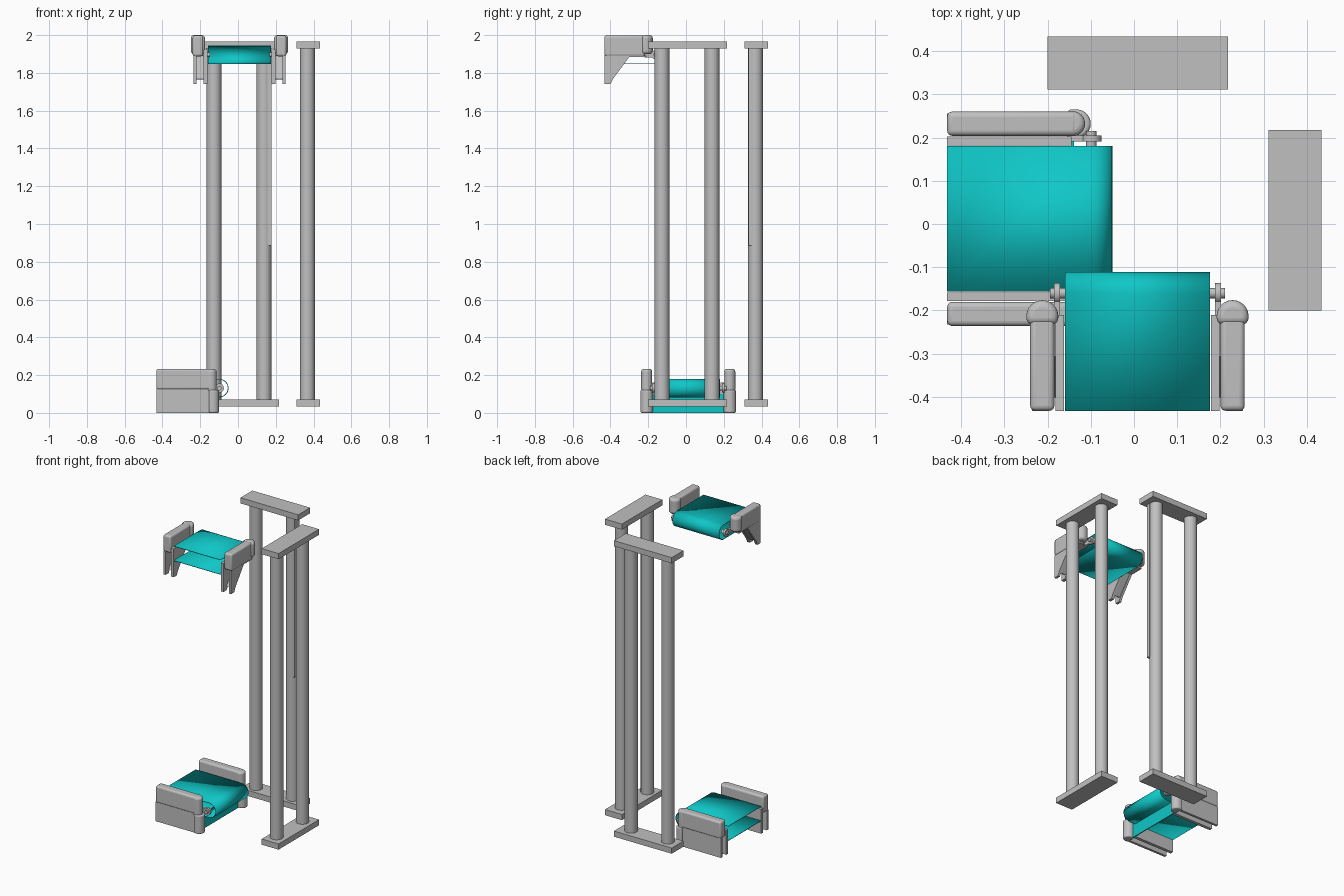
import bpy, bmesh, math
from mathutils import Vector

old = bpy.data.objects.get("Cube")
if old:
    bpy.data.objects.remove(old)


def material(name, rgb):
    m = bpy.data.materials.new(name)
    m.use_nodes = True
    m.diffuse_color = (*rgb, 1)
    m.node_tree.nodes["Principled BSDF"].inputs["Base Color"].default_value = (*rgb, 1)
    return m


GRAY = material("light gray", (0.53, 0.53, 0.53))
TEAL = material("teal", (0.005, 0.57, 0.57))


def finish(name, bm, mat, place=None, bevel=0):
    """Turn a bmesh into a shaded object, moved by the place function."""
    if place:
        for v in bm.verts:
            v.co = place(*v.co)
    bmesh.ops.recalc_face_normals(bm, faces=bm.faces)
    mesh = bpy.data.meshes.new(name)
    bm.to_mesh(mesh)
    bm.free()
    mesh.materials.append(mat)
    ob = bpy.data.objects.new(name, mesh)
    bpy.context.collection.objects.link(ob)
    if bevel:
        mod = ob.modifiers.new("rounded edges", "BEVEL")
        mod.width, mod.segments, mod.limit_method = bevel, 4, "ANGLE"
    bpy.ops.object.select_all(action="DESELECT")
    ob.select_set(True)
    bpy.context.view_layer.objects.active = ob
    bpy.ops.object.shade_smooth_by_angle(angle=math.radians(35))
    return ob


def prism(name, points, depth, mat, place=None, bevel=0):
    """Extrude a closed outline of 3D points along the depth vector."""
    bm = bmesh.new()
    face = bm.faces.new([bm.verts.new(p) for p in points])
    new = bmesh.ops.extrude_face_region(bm, geom=[face])["geom"]
    bmesh.ops.translate(bm, vec=depth, verts=[g for g in new if isinstance(g, bmesh.types.BMVert)])
    return finish(name, bm, mat, place, bevel)


def box(name, x, y, z, mat, place=None, bevel=0):
    outline = [(x[0], y[0], z[0]), (x[1], y[0], z[0]), (x[1], y[1], z[0]), (x[0], y[1], z[0])]
    return prism(name, outline, (0, 0, z[1] - z[0]), mat, place, bevel)


def cylinder(name, centre, axis, radius, length, mat, place=None):
    bm = bmesh.new()
    bmesh.ops.create_cone(bm, cap_ends=True, segments=32, radius1=radius, radius2=radius, depth=length)
    turn = Vector((0, 0, 1)).rotation_difference(Vector(axis)).to_matrix()
    for v in bm.verts:
        v.co = turn @ v.co + Vector(centre)
    return finish(name, bm, mat, place)


# Two upright frames: a foot, a head plate and two round posts each
def swap(x, y, z):
    return Vector((y, x, z))


def keep(x, y, z):
    return Vector((x, y, z))


for label, place in (("back", keep), ("side", swap)):
    for part, low in (("foot", 0.033), ("head", 1.928)):
        box(f"{label}_frame_{part}", (-0.2, 0.217), (0.311, 0.433), (low, low + 0.037), GRAY, place)
    for i, x in enumerate((-0.127, 0.138)):
        cylinder(f"{label}_frame_post_{i + 1}", (x, 0.368, 1), (0, 0, 1), 0.039, 1.88, GRAY, place)
box("narrow_rod", (0.155, 0.178), (0.33, 0.353), (0.885, 1.93), GRAY)

# Conveyor ends, built with u running toward the round end and v across
OPEN = -0.432


def belt(name, tip, top, place):
    r, half = 0.047, 0.168
    arc = [math.pi * (0.5 - i / 16) for i in range(17)]
    path = [(OPEN, top)] + [(tip - r + r * math.cos(a), top - r + r * math.sin(a)) for a in arc]
    path.append((OPEN, top - 2 * r))
    bm = bmesh.new()
    rows = [[bm.verts.new((u, v, z)) for v in (-half, half)] for u, z in path]
    for a, b in zip(rows, rows[1:]):
        bm.faces.new((a[0], a[1], b[1], b[0]))
    ob = finish(name, bm, TEAL, place)
    mod = ob.modifiers.new("thickness", "SOLIDIFY")
    mod.thickness, mod.offset = 0.004, 0


def newel(name, tip, side, r, z, place, bevel):
    """Upright D-shaped end post, round toward the tip."""
    mid = side * 0.22
    pts = [(tip - r - 0.02, mid + r, z[0])]
    pts += [(tip - r + r * math.sin(math.pi * i / 12), mid + r * math.cos(math.pi * i / 12), z[0])
            for i in range(13)]
    pts.append((tip - r - 0.02, mid - r, z[0]))
    prism(name, pts, (0, 0, z[1] - z[0]), GRAY, place, bevel)


def conveyor(label, tip, top, rail_end, skirt_end, skirt, place):
    belt(f"{label}_belt", tip, top, place)
    for side, s in (("first", -1), ("second", 1)):
        tag = f"{label}_{side}"
        # Hand rail and the two thin skirts under it
        box(f"{tag}_rail", (OPEN, rail_end), sorted((s * 0.192, s * 0.248)),
            (top - 0.055, top + 0.055), GRAY, place, 0.012)
        for part, v, w, lip in (("outer", 0.228, 0.016, -0.05), ("inner", 0.17, 0.02, -0.018)):
            outline = [(u, s * v, z) for u, z in skirt]
            outline += [(skirt_end, s * v, top + lip), (OPEN, s * v, top + lip)]
            prism(f"{tag}_{part}_skirt", outline, (0, s * w, 0), GRAY, place)
        # Roller axle and its bearing discs
        u, z = tip - 0.047, top - 0.047
        cylinder(f"{tag}_axle", (u, s * 0.18, z), (0, 1, 0), 0.012, 0.045, GRAY, place)
        cylinder(f"{tag}_bearing", (u, s * 0.186, z), (0, 1, 0), 0.024, 0.014, GRAY, place)
        box(f"{tag}_bearing_arm", (skirt_end - 0.01, u), sorted((s * 0.179, s * 0.193)),
            (z - 0.014, z + 0.014), GRAY, place)


def low_place(u, v, z):
    return Vector((u, v + 0.012, z))


def high_place(u, v, z):
    return Vector((v + 0.008, u, z))


# Lower conveyor, standing on the floor with a kick plate under its roller
conveyor("lower", -0.052, 0.178, -0.13, -0.145, [(OPEN, 0), (-0.145, 0)], low_place)
box("lower_kick_plate", (-0.145, -0.139), (-0.193, 0.193), (0, 0.1), TEAL, low_place)

# Upper conveyor, with skirts cut back to a sloping bracket
slope = [(OPEN, 1.74), (-0.4, 1.74), (-0.385, 1.77), (-0.3, 1.885), (-0.21, 1.885)]
conveyor("upper", -0.113, 1.943, -0.215, -0.21, slope, high_place)

for side, s in (("first", -1), ("second", 1)):
    newel(f"lower_{side}_newel_base", -0.1, s, 0.033, (0, 0.122), low_place, 0.008)
    newel(f"lower_{side}_newel_top", -0.113, s, 0.029, (0.11, 0.232), low_place, 0.014)
    newel(f"upper_{side}_newel", -0.176, s, 0.037, (1.9, 2.0), high_place, 0.016)
    # Sloping closure between the two upper skirts
    web = [(u, s * 0.19, z) for u, z in ((-0.395, 1.765), (-0.3, 1.888), (-0.306, 1.89), (-0.401, 1.767))]
    prism(f"upper_{side}_bracket_web", web, (0, s * 0.038, 0), GRAY, high_place)
    box(f"upper_{side}_bracket_floor", (-0.3, -0.21), sorted((s * 0.19, s * 0.23)),
        (1.885, 1.891), GRAY, high_place)
